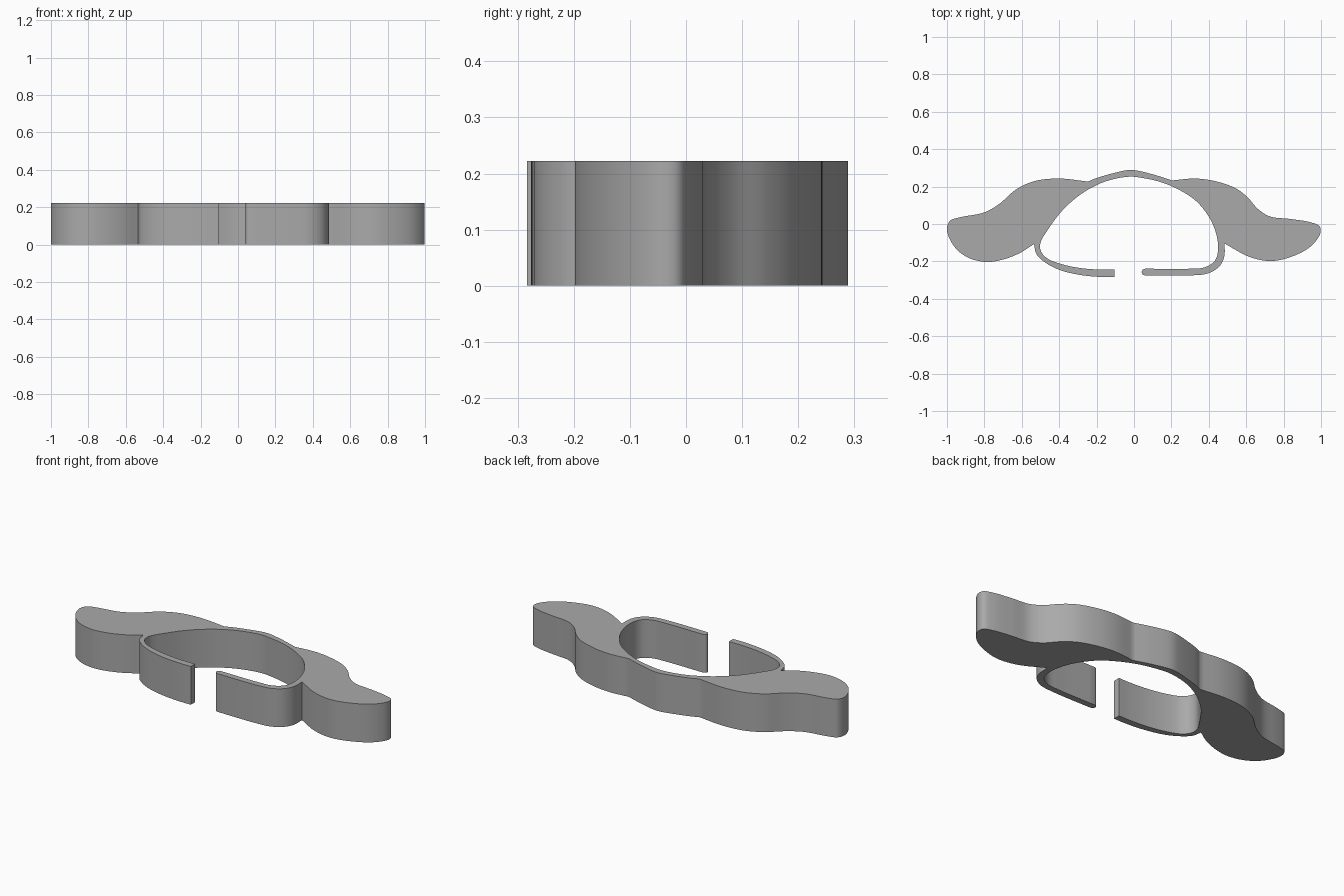
import bpy
import bmesh
import math
from mathutils import Vector

HEIGHT = 0.222
STEPS = 6

cube = bpy.data.objects.get("Cube")
if cube:
    bpy.data.objects.remove(cube, do_unlink=True)


def make_material(name, colour):
    material = bpy.data.materials.new(name)
    material.use_nodes = True
    material.diffuse_color = colour
    shader = material.node_tree.nodes["Principled BSDF"]
    shader.inputs["Base Color"].default_value = colour
    return material


def smooth_run(points):
    """Centripetal spline through the points, leaving out the last one."""
    pts = [Vector(p) for p in points]
    pts = [2 * pts[0] - pts[1]] + pts + [2 * pts[-1] - pts[-2]]
    result = []
    for a, b, c, d in zip(pts, pts[1:], pts[2:], pts[3:]):
        ab, bc, cd = (math.sqrt((q - p).length) for p, q in ((a, b), (b, c), (c, d)))
        start = (b - a) / ab - (c - a) / (ab + bc) + (c - b) / bc
        end = (c - b) / bc - (d - b) / (bc + cd) + (d - c) / cd
        for i in range(STEPS):
            t = i / STEPS
            result.append(b * (2 * t**3 - 3 * t**2 + 1) + c * (3 * t**2 - 2 * t**3)
                          + start * bc * (t**3 - 2 * t**2 + t)
                          + end * bc * (t**3 - t**2))
    return result


def extrude_outline(name, outline, height, material):
    """Stand a closed flat outline up into a solid."""
    bm = bmesh.new()
    face = bm.faces.new([bm.verts.new((p.x, p.y, 0)) for p in outline])
    extruded = bmesh.ops.extrude_face_region(bm, geom=[face], use_keep_orig=True)
    top = [v for v in extruded["geom"] if isinstance(v, bmesh.types.BMVert)]
    bmesh.ops.translate(bm, verts=top, vec=(0, 0, height))
    bmesh.ops.recalc_face_normals(bm, faces=bm.faces)
    mesh = bpy.data.meshes.new(name)
    bm.to_mesh(mesh)
    bm.free()
    mesh.materials.append(material)
    obj = bpy.data.objects.new(name, mesh)
    bpy.context.collection.objects.link(obj)
    bpy.ops.object.select_all(action="DESELECT")
    obj.select_set(True)
    bpy.context.view_layer.objects.active = obj
    bpy.ops.object.shade_smooth_by_angle(angle=math.radians(30))
    return obj


# Outline runs, clockwise from the gap; corners fall where runs meet
right_clip = [(-.105, -.283), (-.18, -.283), (-.29, -.272), (-.4, -.245),
              (-.476, -.205), (-.522, -.16), (-.535, -.107)]
right_wing = [(-.535, -.107), (-.61, -.155), (-.7, -.19), (-.79, -.203),
              (-.88, -.183), (-.947, -.137), (-.99, -.07), (-1, -.02),
              (-.983, .018), (-.93, .036), (-.8, .062), (-.717, .11),
              (-.63, .185), (-.53, .23), (-.4, .243), (-.246, .227)]
back_bridge = [(-.246, .227), (-.2, .246), (-.06, .284), (-.02, .289),
               (.02, .285), (.12, .26), (.203, .233)]
left_wing = [(.203, .233), (.326, .243), (.43, .23), (.54, .193),
             (.605, .145), (.663, .08), (.728, .04), (.835, .027),
             (.94, .01), (.992, -.012), (.996, -.05), (.947, -.118),
             (.86, -.168), (.738, -.198), (.62, -.177), (.485, -.105)]
left_clip = [(.485, -.105), (.482, -.177), (.455, -.228), (.396, -.264),
             (.3, -.275), (.06, -.275)]
left_clip_end = [(.06, -.275), (.047, -.27), (.041, -.257), (.047, -.244), (.06, -.239)]
inner_opening = [(.06, -.239), (.3, -.239), (.38, -.231), (.433, -.195),
                 (.45, -.134), (.44, -.055), (.407, .027), (.337, .118),
                 (.246, .18), (.14, .225), (.02, .25), (-.02, .253),
                 (-.086, .245), (-.18, .217), (-.29, .155), (-.385, .07),
                 (-.46, -.03), (-.5, -.1), (-.498, -.144), (-.465, -.183),
                 (-.396, -.212), (-.29, -.235), (-.18, -.244), (-.105, -.244)]

outline = []
for run in (right_clip, right_wing, back_bridge, left_wing,
            left_clip, left_clip_end, inner_opening):
    outline += smooth_run(run)
outline.append(Vector(inner_opening[-1]))

# Winged clip body
grey = make_material("mid grey", (0.4, 0.4, 0.4, 1))
extrude_outline("winged_clip", outline, HEIGHT, grey)
